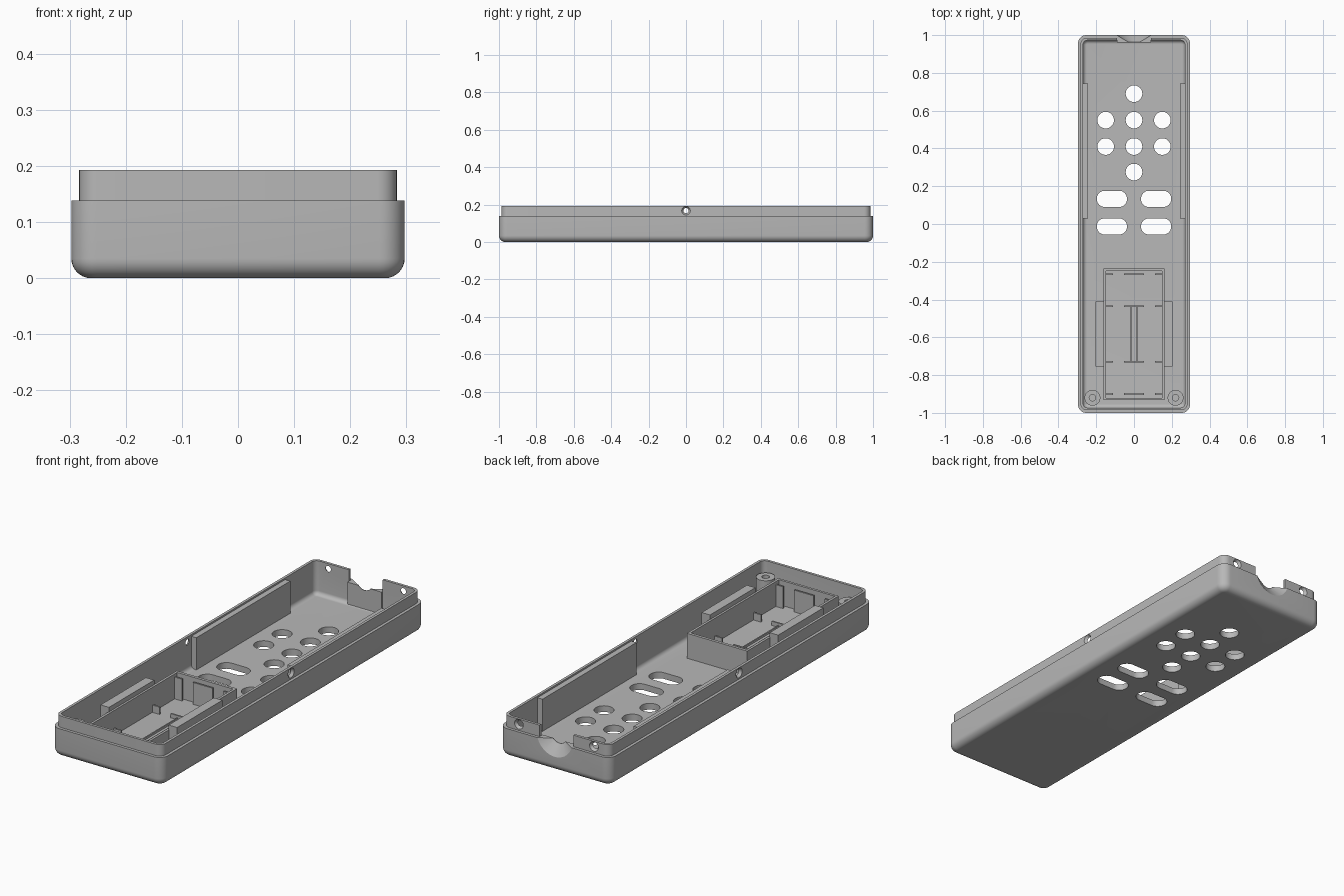
import bpy
import bmesh
import math
from mathutils import Matrix, Vector

cube = bpy.data.objects.get("Cube")
if cube:
    bpy.data.objects.remove(cube, do_unlink=True)

grey = bpy.data.materials.new("light grey plastic")
grey.use_nodes = True
COLOUR = (0.48, 0.48, 0.48, 1)
grey.diffuse_color = COLOUR
grey.node_tree.nodes["Principled BSDF"].inputs["Base Color"].default_value = COLOUR


def finish(name, bm):
    bmesh.ops.recalc_face_normals(bm, faces=bm.faces)
    mesh = bpy.data.meshes.new(name)
    bm.to_mesh(mesh)
    bm.free()
    mesh.materials.append(grey)
    ob = bpy.data.objects.new(name, mesh)
    bpy.context.collection.objects.link(ob)
    return ob


def activate(ob):
    bpy.ops.object.select_all(action="DESELECT")
    ob.select_set(True)
    bpy.context.view_layer.objects.active = ob


def smooth(ob):
    activate(ob)
    bpy.ops.object.shade_smooth_by_angle(angle=math.radians(30))


def loft(name, sections, centre=(0, 0), steps=8):
    """Stack rounded rectangles given as (half x, half y, radius, z)."""
    bm = bmesh.new()
    loops = []
    for hx, hy, r, z in sections:
        ring = []
        for q, (sx, sy) in enumerate(((1, 1), (-1, 1), (-1, -1), (1, -1))):
            for i in range(steps + 1):
                a = math.pi / 2 * (q + i / steps)
                ring.append(bm.verts.new((centre[0] + sx * (hx - r) + r * math.cos(a),
                                          centre[1] + sy * (hy - r) + r * math.sin(a), z)))
        loops.append(ring)
    for a, b in zip(loops, loops[1:]):
        for i in range(len(a)):
            j = (i + 1) % len(a)
            bm.faces.new((a[i], a[j], b[j], b[i]))
    bm.faces.new(loops[0])
    bm.faces.new(loops[-1])
    bmesh.ops.remove_doubles(bm, verts=bm.verts, dist=1e-5)
    return finish(name, bm)


def box(name, lo, hi):
    bm = bmesh.new()
    lo, hi = Vector(lo), Vector(hi)
    bmesh.ops.create_cube(bm, size=1, matrix=Matrix.Translation((lo + hi) / 2)
                          @ Matrix.Diagonal((*(hi - lo), 1)))
    return finish(name, bm)


def cone(name, start, end, r1, r2, sides=40):
    bm = bmesh.new()
    start, end = Vector(start), Vector(end)
    turn = (end - start).to_track_quat("Z", "Y").to_matrix().to_4x4()
    bmesh.ops.create_cone(bm, cap_ends=True, segments=sides, radius1=r1, radius2=r2,
                          depth=(end - start).length,
                          matrix=Matrix.Translation((start + end) / 2) @ turn)
    return finish(name, bm)


def boolean(ob, other, operation="DIFFERENCE"):
    other.hide_render = True
    mod = ob.modifiers.new("boolean", "BOOLEAN")
    mod.operation, mod.solver, mod.object = operation, "EXACT", other
    activate(ob)
    bpy.ops.object.modifier_apply(modifier=mod.name)
    bpy.data.objects.remove(other, do_unlink=True)


FLOOR, STEP, TOP = 0.03, 0.138, 0.193

# Tray: rounded bottom, stepped lip, filleted cavity
R = 0.035
arc = [math.pi / 2 * i / 8 for i in range(9)]
sections = [(0.297 - R * (1 - math.sin(a)), 1 - R * (1 - math.sin(a)),
             0.045 - R * (1 - math.sin(a)), R * (1 - math.cos(a))) for a in arc]
sections += [(0.297, 1, 0.045, STEP), (0.283, 0.986, 0.034, STEP),
             (0.283, 0.986, 0.034, TOP), (0.27, 0.973, 0.024, TOP)]
f = 0.02
sections += [(0.27 - f * (1 - math.cos(a)), 0.973 - f * (1 - math.cos(a)),
              0.024 - f * (1 - math.cos(a)), FLOOR + f * (1 - math.sin(a))) for a in arc]
tray = loft("tray_shell", sections)

# Cable exit: inner plate, lip notch and flared throat
boolean(tray, box("cable_plate", (-0.09, 0.962, 0.02), (0.09, 0.98, STEP)), "UNION")
boolean(tray, box("notch_cutter", (-0.09, 0.93, STEP), (0.09, 1.1, 0.3)))
boolean(tray, cone("throat_cutter", (0, 0.95, 0.165), (0, 1.01, 0.165), 0.02, 0.11))
boolean(tray, cone("cable_cutter", (0, 0.92, 0.165), (0, 0.99, 0.165), 0.042, 0.042))

# Round button holes
for x, y in ((0, 0.69), (-0.15, 0.55), (0, 0.55), (0.15, 0.55),
             (-0.15, 0.41), (0, 0.41), (0.15, 0.41), (0, 0.275)):
    boolean(tray, cone("button_cutter", (x, y, -0.1), (x, y, 0.1), 0.044, 0.044))

# Long button holes
for x in (-0.117, 0.117):
    for y in (0.133, -0.013):
        boolean(tray, loft("slot_cutter", [(0.08, 0.043, 0.042, -0.1),
                                           (0.08, 0.043, 0.042, 0.1)], (x, y)))

# Countersunk screw holes in the lip
Z = 0.168
for s in (-1, 1):
    for at, out in (((s * 0.283, 0, Z), Vector((s, 0, 0))),
                    ((s * 0.2, 0.986, Z), Vector((0, 1, 0)))):
        p = Vector(at)
        boolean(tray, cone("sink_cutter", p - out * 0.02, p + out * 0.004, 0.009, 0.026, 24))
smooth(tray)

# Battery box
battery = box("battery_box", (-0.161, -0.932, 0.02), (0.161, -0.236, 0.15))
boolean(battery, box("battery_cutter", (-0.149, -0.92, 0.0), (0.149, -0.25, 0.3)))

for s, side in ((-1, "right"), (1, "left")):
    def sided(name, x0, x1, y0, y1, z1):
        xa, xb = sorted((s * x0, s * x1))
        return box(f"{side}_{name}", (xa, y0, 0.02), (xb, y1, z1))

    # Long guide rails and battery box side blocks
    sided("guide_rail", 0.243, 0.274, 0.03, 0.745, 0.185)
    sided("box_block", 0.159, 0.204, -0.755, -0.41, 0.172)

    # Contact retainers at the ends, low cradle ribs between
    for y in (-0.9, -0.265):
        sided("contact_retainer", 0.11, 0.152, y - 0.004, y + 0.004, 0.135)
    for y in (-0.73, -0.435):
        sided("cradle_rib", 0.11, 0.152, y - 0.004, y + 0.004, 0.065)
    sided("cradle_ridge", 0.012, 0.018, -0.73, -0.435, 0.04)

    # Screw posts
    p = (s * 0.22, -0.92)
    post = cone(f"{side}_screw_post", (*p, 0.02), (*p, 0.145), 0.042, 0.042, 32)
    boolean(post, cone("post_cutter", (*p, 0.05), (*p, 0.3), 0.017, 0.017, 24))
    smooth(post)

# Centre dividers between the cells
for y, top in ((-0.9, 0.135), (-0.73, 0.05), (-0.435, 0.05), (-0.265, 0.135)):
    box("centre_rib", (-0.052, y - 0.004, 0.02), (0.052, y + 0.004, top))
